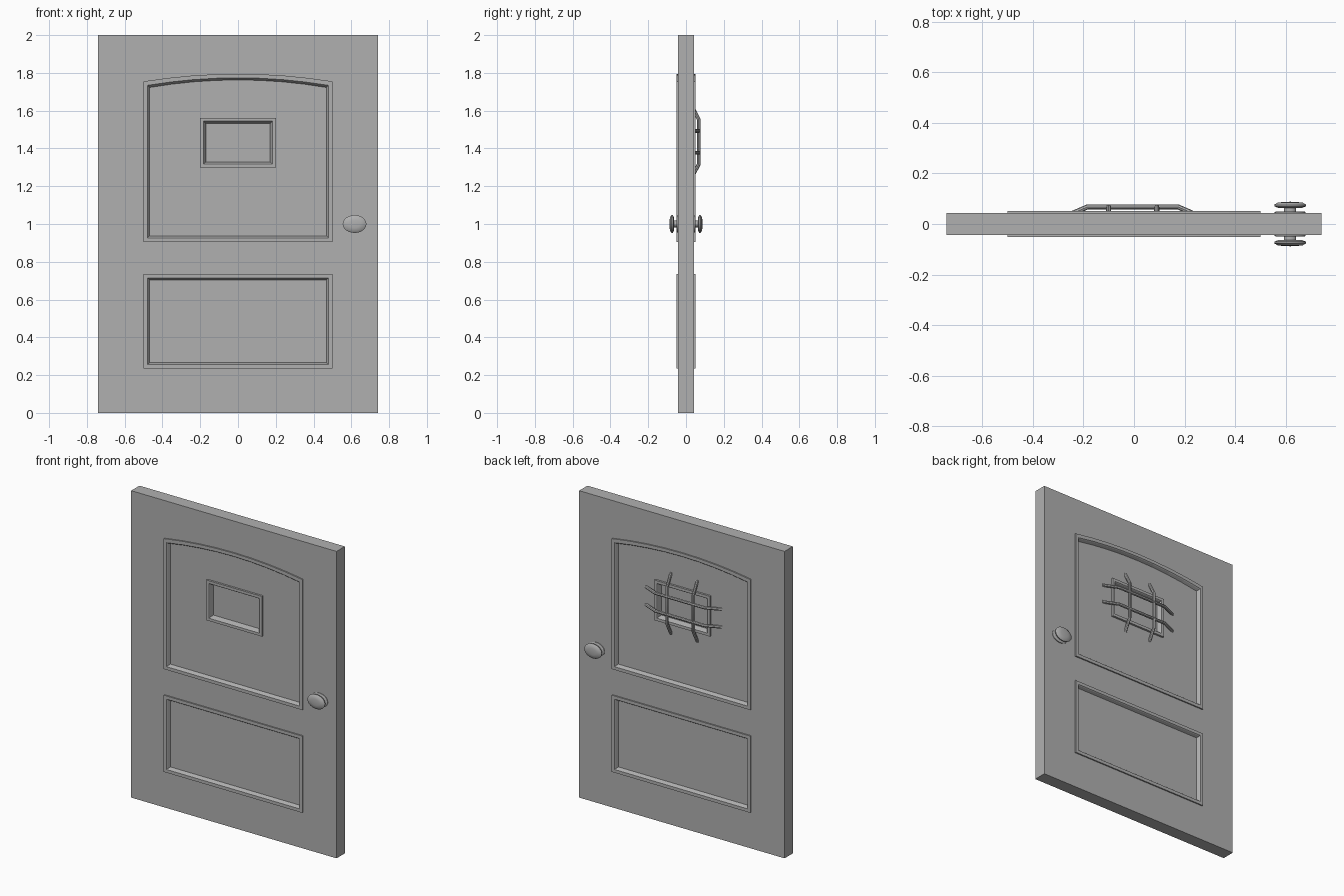
import bpy, bmesh, math
from mathutils import Matrix

if "Cube" in bpy.data.objects:
    bpy.data.objects.remove(bpy.data.objects["Cube"])

GREY = bpy.data.materials.new("dark_grey")
GREY.diffuse_color = (0.435, 0.435, 0.435, 1)
GREY.use_nodes = True
GREY.node_tree.nodes["Principled BSDF"].inputs["Base Color"].default_value = GREY.diffuse_color


def add_object(name, mesh, smooth=False):
    mesh.name = name
    mesh.materials.clear()
    mesh.materials.append(GREY)
    for p in mesh.polygons:
        p.use_smooth = smooth
        p.material_index = 0
    if smooth:
        mesh.set_sharp_from_angle(angle=math.radians(35))
    ob = bpy.data.objects.new(name, mesh)
    bpy.context.collection.objects.link(ob)
    return ob


def curve_mesh(cu):
    tmp = bpy.data.objects.new("tmp", cu)
    bpy.context.collection.objects.link(tmp)
    bpy.context.view_layer.update()
    dg = bpy.context.evaluated_depsgraph_get()
    me = bpy.data.meshes.new_from_object(tmp.evaluated_get(dg))
    bpy.data.objects.remove(tmp)
    return me


def outline(hw, z0, z1, rise=0.0, inset=0.0):
    """Closed (x, z) loop: a rectangle with an optional arched top."""
    w, a, b = hw - inset, z0 + inset, z1 - inset
    n = 8 if rise else 1
    top = [w - 2 * w * i / n for i in range(n + 1)]
    return [(-w, a), (w, a)] + [(x, b + rise * (1 - (x / w) ** 2)) for x in top]


def plate(name, half_depth, loops):
    """Extruded flat plate; loops after the first are holes."""
    cu = bpy.data.curves.new(name, 'CURVE')
    cu.dimensions, cu.fill_mode, cu.extrude = '2D', 'BOTH', half_depth
    for loop in loops:
        sp = cu.splines.new('POLY')
        sp.points.add(len(loop) - 1)
        for p, (x, z) in zip(sp.points, loop):
            p.co = (x, z, 0, 1)
        sp.use_cyclic_u = True
    me = curve_mesh(cu)
    me.transform(Matrix.Rotation(math.pi / 2, 4, 'X'))
    # weld the caps to the sides
    bm = bmesh.new()
    bm.from_mesh(me)
    bmesh.ops.remove_doubles(bm, verts=bm.verts, dist=1e-5)
    bmesh.ops.recalc_face_normals(bm, faces=bm.faces)
    out = bpy.data.meshes.new(name)
    bm.to_mesh(out)
    bm.free()
    return add_object(name, out)


def moulding(name, shape, section, side):
    """Closed frame following the outline; section is (inset, y) points."""
    bm = bmesh.new()
    rings = [[bm.verts.new((x, side * y, z)) for x, z in outline(*shape, inset=i)]
             for i, y in section]
    for a, b in zip(rings, rings[1:] + rings[:1]):
        for k in range(len(a)):
            m = (k + 1) % len(a)
            bm.faces.new((a[k], a[m], b[m], b[k]))
    bmesh.ops.recalc_face_normals(bm, faces=bm.faces)
    me = bpy.data.meshes.new(name)
    bm.to_mesh(me)
    bm.free()
    return add_object(name, me)


def knob(name, side):
    prof = [(0, .040), (.061, .040), (.061, .047), (.055, .050), (.024, .050),
            (.024, .064), (.048, .064), (.062, .070), (.063, .076),
            (.050, .084), (.028, .087), (0, .088)]
    bm = bmesh.new()
    vs = [bm.verts.new((r, side * y, 0)) for r, y in prof]
    es = [bm.edges.new(p) for p in zip(vs, vs[1:])]
    bmesh.ops.spin(bm, geom=vs + es, cent=(0, 0, 0), axis=(0, 1, 0),
                   angle=2 * math.pi, steps=24, use_duplicate=False)
    bmesh.ops.remove_doubles(bm, verts=bm.verts, dist=1e-5)
    bmesh.ops.recalc_face_normals(bm, faces=bm.faces)
    # oval knob, wider than tall
    bmesh.ops.scale(bm, vec=(1, 1, 0.75), verts=bm.verts)
    bmesh.ops.translate(bm, vec=(0.617, 0, 1.0), verts=bm.verts)
    me = bpy.data.meshes.new(name)
    bm.to_mesh(me)
    bm.free()
    return add_object(name, me, True)


def bar(name, pts):
    cu = bpy.data.curves.new(name, 'CURVE')
    cu.dimensions, cu.bevel_depth, cu.bevel_resolution = '3D', 0.010, 2
    cu.use_fill_caps = True
    sp = cu.splines.new('POLY')
    sp.points.add(len(pts) - 1)
    for p, co in zip(sp.points, pts):
        p.co = (*co, 1)
    return add_object(name, curve_mesh(cu), True)


UPPER = (0.5, 0.905, 1.755, 0.04)
LOWER = (0.5, 0.235, 0.735, 0.0)
WINDOW = (0.2, 1.30, 1.562, 0.0)

# Door slab with two panel openings
plate("door_slab", 0.0425, [outline(0.74, 0, 2),
                            outline(*UPPER, inset=0.02), outline(*LOWER, inset=0.02)])
# Recessed panels and window pane
plate("upper_panel", 0.028, [outline(*UPPER, inset=0.02), outline(*WINDOW, inset=0.015)])
plate("lower_panel", 0.028, [outline(*LOWER, inset=0.02)])
plate("window_pane", 0.010, [outline(*WINDOW, inset=0.015)])

# Mouldings and knobs on both faces
panel_section = [(0, .040), (0, .051), (.021, .051), (.025, .046), (.033, .026), (.018, .026)]
window_section = [(0, .026), (0, .041), (.018, .041), (.022, .036), (.030, .008), (.014, .008)]
for side, label in ((-1, "front"), (1, "back")):
    moulding(f"upper_trim_{label}", UPPER, panel_section, side)
    moulding(f"lower_trim_{label}", LOWER, panel_section, side)
    moulding(f"window_trim_{label}", WINDOW, window_section, side)
    knob(f"knob_{label}", side)

# Bent window bars on the back
CX, CZ = -0.005, 1.435
bend = lambda flat, end: [(-end, .026), (-flat, .068), (flat, .068), (end, .026)]
for i, s in enumerate((-1, 1), 1):
    bar(f"horizontal_bar_{i}", [(CX + t, y, CZ + s * 0.058) for t, y in bend(.178, .275)])
    bar(f"vertical_bar_{i}", [(CX + s * 0.095, y - .001, CZ + t) for t, y in bend(.12, .20)])
